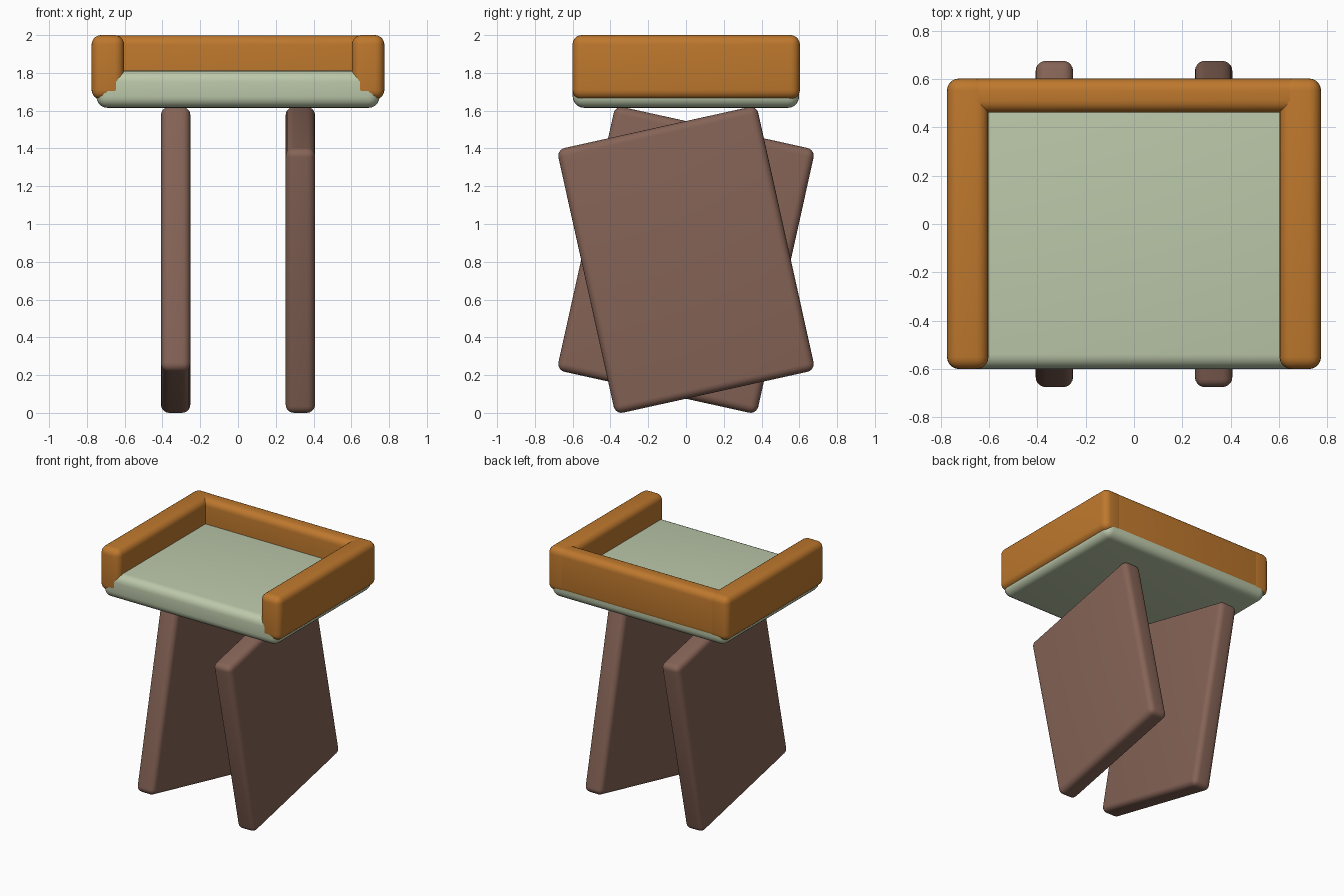
import bpy, math

if "Cube" in bpy.data.objects:
    bpy.data.objects.remove(bpy.data.objects["Cube"])


def material(name, rgb):
    """Flat colour given as 0-255 sRGB, stored linear."""
    lin = [((c / 255 + 0.055) / 1.055) ** 2.4 for c in rgb]
    m = bpy.data.materials.new(name)
    m.diffuse_color = (*lin, 1)
    m.use_nodes = True
    m.node_tree.nodes["Principled BSDF"].inputs["Base Color"].default_value = m.diffuse_color
    return m


orange = material("orange wood", (190, 120, 45))
green = material("pale green cushion", (188, 200, 170))
brown = material("brown wood", (133, 99, 86))


def rounded_box(name, lo, hi, radius, mat, tilt=0):
    """Box between two corners with rounded edges, tilted about x."""
    centre = [(a + b) / 2 for a, b in zip(lo, hi)]
    bpy.ops.mesh.primitive_cube_add(size=1, location=centre)
    ob = bpy.context.object
    ob.name = name
    ob.scale = [b - a for a, b in zip(lo, hi)]
    bpy.ops.object.transform_apply(location=False, rotation=False, scale=True)
    ob.rotation_euler.x = tilt
    bev = ob.modifiers.new("round", 'BEVEL')
    bev.width = radius
    bev.segments = 5
    bev.limit_method = 'NONE'
    bpy.ops.object.modifier_apply(modifier="round")
    bpy.ops.object.shade_smooth_by_angle(angle=math.radians(35))
    ob.data.materials.append(mat)
    return ob


# Seat cushion
rounded_box("seat", (-0.75, -0.6, 1.615), (0.75, 0.599, 1.812), 0.06, green)

# Back rail and the two arm rails
rounded_box("back_rail", (-0.773, 0.462, 1.662), (0.773, 0.602, 1.999), 0.05, orange)
for side, name in ((-1, "left_arm"), (1, "right_arm")):
    xs = sorted((side * 0.603, side * 0.775))
    rounded_box(name, (xs[0], -0.601, 1.66), (xs[1], 0.603, 2.0), 0.05, orange)

# Slab legs leaning in opposite directions
W, H, T = 1.084 / 2, 1.435 / 2, 0.155 / 2
for side, name in ((-1, "left_leg"), (1, "right_leg")):
    x, z = side * 0.33, 0.81
    rounded_box(name, (x - T, -W, z - H), (x + T, W, z + H), 0.042, brown,
                side * math.radians(12.5))
